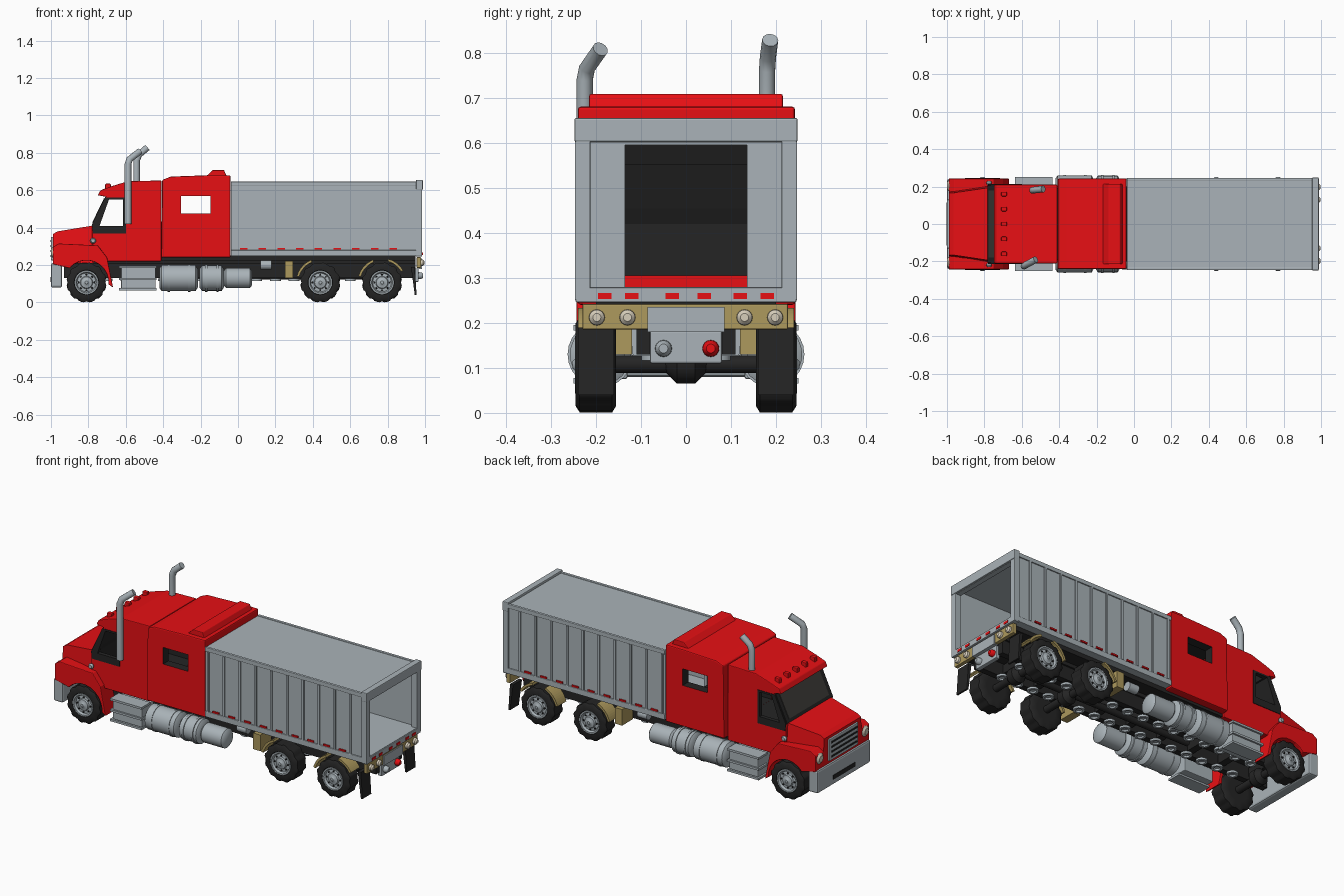
import bpy, bmesh
from math import pi, cos, sin, radians
from mathutils import Vector

if "Cube" in bpy.data.objects:
    bpy.data.objects.remove(bpy.data.objects["Cube"])


def material(name, r, g, b):
    m = bpy.data.materials.new(name)
    m.use_nodes = True
    m.diffuse_color = (r, g, b, 1)
    m.node_tree.nodes["Principled BSDF"].inputs["Base Color"].default_value = (r, g, b, 1)
    return m


RED = material("red paint", .8, .005, .007)
GREY = material("grey metal", .40, .45, .48)
DARK = material("black rubber", .018, .018, .018)
GOLD = material("ochre metal", .42, .32, .11)
CREAM = material("cream lamp", .68, .62, .50)
GLASS = material("dark glass", .05, .047, .042)
SIDES = ((-1, "right"), (1, "left"))


def finish(name, bm, mat, bevel=0, smooth=False):
    bmesh.ops.recalc_face_normals(bm, faces=bm.faces)
    me = bpy.data.meshes.new(name)
    bm.to_mesh(me)
    bm.free()
    ob = bpy.data.objects.new(name, me)
    bpy.context.collection.objects.link(ob)
    me.materials.append(mat)
    bpy.ops.object.select_all(action='DESELECT')
    bpy.context.view_layer.objects.active = ob
    ob.select_set(True)
    if bevel:
        b = ob.modifiers.new("bevel", 'BEVEL')
        b.width, b.segments = bevel, 2
        bpy.ops.object.modifier_apply(modifier="bevel")
    if smooth:
        bpy.ops.object.shade_smooth_by_angle(angle=radians(40))
    return ob


def prism(name, pts, y0, y1, mat, bevel=0):
    """Side profile in x, z pulled from y0 to y1."""
    bm = bmesh.new()
    a, b = [[bm.verts.new((x, y, z)) for x, z in pts] for y in (y0, y1)]
    bm.faces.new(a)
    bm.faces.new(b)
    for i in range(len(pts)):
        j = (i + 1) % len(pts)
        bm.faces.new((a[i], a[j], b[j], b[i]))
    return finish(name, bm, mat, bevel)


def box(name, x0, x1, y0, y1, z0, z1, mat, bevel=0):
    return prism(name, [(x0, z0), (x1, z0), (x1, z1), (x0, z1)], y0, y1, mat, bevel)


def lathe(name, profile, centre, axis, mat, n=24, tread=0):
    """Profile of (along, radius) spun about an axis; tread notches odd segments."""
    bm = bmesh.new()
    d = Vector(axis).normalized()
    u = d.orthogonal().normalized()
    v = d.cross(u)
    top = max(r for _, r in profile)
    rings = []
    for t, r in profile:
        ring = []
        for i in range(n):
            q = r - (tread if r == top and i % 4 > 1 else 0)
            a = 2 * pi * i / n
            ring.append(bm.verts.new(Vector(centre) + d * t + q * (cos(a) * u + sin(a) * v)))
        rings.append(ring)
    for a, b in zip(rings, rings[1:]):
        for i in range(n):
            bm.faces.new((a[i], a[(i + 1) % n], b[(i + 1) % n], b[i]))
    bm.faces.new(rings[0])
    bm.faces.new(rings[-1])
    return finish(name, bm, mat, smooth=True)


def cut(ob, cutters):
    for c in cutters:
        m = ob.modifiers.new("cut", 'BOOLEAN')
        m.object, m.operation, m.solver = c, 'DIFFERENCE', 'EXACT'
        bpy.context.view_layer.objects.active = ob
        bpy.ops.object.modifier_apply(modifier="cut")


def inner(ob):
    """Make a cutter that leaves black faces behind."""
    ob.data.materials.clear()
    ob.data.materials.append(RED)
    ob.data.materials.append(DARK)
    for p in ob.data.polygons:
        p.material_index = 1
    ob.hide_render = True
    return ob


def arc(cx, cz, r, a0, a1, n=10):
    return [(cx + r * cos(radians(a0 + (a1 - a0) * i / n)),
             cz + r * sin(radians(a0 + (a1 - a0) * i / n))) for i in range(n + 1)]


# cab and sleeper shells
cab = prism("cab", [(-.78, .22), (-.78, .41), (-.705, .565), (-.75, .573), (-.735, .60), (-.68, .62),
                    (-.59, .648), (-.41, .652), (-.41, .22)], -.21, .21, RED, .004)
sleeper = prism("sleeper", [(-.41, .24), (-.405, .655), (-.36, .673), (-.16, .68), (-.04, .68),
                            (-.04, .24)], -.24, .242, RED, .006)
prism("roof_spoiler", [(-.17, .675), (-.135, .708), (-.075, .708), (-.06, .675)], -.215, .215, RED, .004)
frames = [prism(n + "_window_frame", [(-.775, .37), (-.78, .41), (-.71, .56), (-.60, .56), (-.60, .37)],
                s * .205, s * .213, DARK) for s, n in SIDES]
room = inner(prism("room_cutter", [(-.74, .3), (-.74, .42), (-.68, .55), (-.66, .61), (-.06, .62),
                                   (-.06, .3)], -.19, .19, RED))
door_window = inner(prism("door_window_cutter", [(-.74, .41), (-.69, .55), (-.615, .55), (-.615, .41)],
                          -.3, .3, RED))
bunk_window = inner(box("bunk_window_cutter", -.305, -.148, -.3, .3, .475, .57, RED))
passage = inner(box("passage_cutter", -.09, .01, -.135, .135, .305, .595, RED))
join_hole = inner(box("join_cutter", -.44, -.38, -.188, .188, .305, .61, RED))
for shell in (cab, sleeper):
    shell.data.materials.append(DARK)
cut(cab, [room, door_window, join_hole])
cut(sleeper, [room, bunk_window, passage])
for f in frames:
    cut(f, [door_window])

# windscreen with dark frame, wipers of light on the roof
for name, y, off, lo, hi, mat in (("windscreen_frame", .205, .004, 0, 1, DARK),
                                  ("windscreen", .18, .007, .1, .92, GLASS)):
    a, b = Vector((-.78, .41)), Vector((-.705, .565))
    nrm = Vector((-.9, .435)) * off
    p, q = a.lerp(b, lo), a.lerp(b, hi)
    prism(name, [p[:], (p + nrm)[:], (q + nrm)[:], q[:]], -y, y, mat)
for y in (-.16, -.08, 0, .08, .16):
    box("roof_marker", -.71, -.68, y - .012, y + .012, .605, .635, RED, .004)

# tapered hood
hood = prism("hood", [(-.99, .21), (-.99, .365), (-.965, .38), (-.77, .412), (-.77, .21)], -.21, .21, RED)
for v in hood.data.vertices:
    if v.co.x < -.9:
        v.co.y *= .85
    if v.co.z > .36:
        v.co.y *= .93

# grille and bumper
box("grille", -1, -.98, -.13, .13, .225, .35, GREY, .004)
for i in range(4):
    z = .243 + i * .027
    box("grille_slot", -1.003, -.99, -.115, .115, z, z + .01, DARK)
bumper = box("front_bumper", -1, -.94, -.24, .24, .08, .21, GREY, .01)
box("bumper_slot", -1.002, -.99, -.1, .1, .11, .135, DARK)

# chassis
box("chassis_deck", -.93, .95, -.12, .12, .205, .245, DARK)
box("cargo_underframe", -.66, .95, -.2, .2, .225, .25, DARK)
for s, n in SIDES:
    box(n + "_chassis_rail", -.93, .95, s * .075, s * .11, .13, .22, DARK)
    for i in range(16):
        lathe(n + "_rail_ring", [(0, .03), (.012, .03), (.012, .018), (.002, .018)],
              (-.7 + i * .1, s * .07, .128), (0, 0, -1), GREY, 12)
for i in range(9):
    box("crossmember", -.85 + i * .2, -.81 + i * .2, -.08, .08, .15, .2, DARK)
lathe("drive_shaft", [(0, .018), (1.1, .018)], (-.35, 0, .14), (1, 0, 0), DARK, 12)

# wheels
WHEELS = (("front", -.81), ("middle", .44), ("rear", .77))
for label, x in WHEELS:
    lathe(label + "_axle", [(-.17, .02), (.17, .02)], (x, 0, .108), (0, 1, 0), DARK, 12)
    lathe(label + "_differential", [(-.045, .02), (-.02, .045), (.02, .045), (.045, .02)],
          (x, 0, .11), (0, 1, 0), DARK, 16)
    for s, n in SIDES:
        c, ax = (x, s * .2, .107), (0, s, 0)
        lathe(f"{label}_{n}_tire", [(-.045, .06), (-.045, .092), (-.036, .107), (0, .107), (.036, .107),
                                    (.045, .092), (.045, .066), (.03, .06)], c, ax, DARK, 48, .006)
        lathe(f"{label}_{n}_rim", [(.02, .064), (.046, .064), (.046, .056), (.034, .05), (.036, .034),
                                   (.044, .03), (.046, .014), (.052, .008)], c, ax, GREY, 24)
        for k in range(8):
            a = k * pi / 4
            lathe("wheel_bolt", [(0, .005), (.006, .004)],
                  (x + .042 * cos(a), s * .235, .107 + .042 * sin(a)), ax, DARK, 6)

for s, n in SIDES:
    # front fender, lamp, mirror
    prism(n + "_front_fender", [(-.99, .205), (-.99, .295), (-.96, .315), (-.75, .305), (-.70, .24),
                                (-.668, .08)] + arc(-.81, .107, .118, -5, 140), s * .14, s * .243, RED, .004)
    lathe(n + "_headlight", [(0, .032), (.03, .03), (.04, .018)], (-1.02 + .06, s * .205, .268), (-1, 0, 0), CREAM, 16)
    lathe(n + "_mirror", [(0, .008), (.015, .016), (.025, .01)], (-.775, s * .205, .33), (0, s, 0), GREY, 12)
    # step box with ledges
    box(n + "_step_box", -.625, -.44, s * .13, s * .24, .075, .19, GREY, .005)
    for z in (.065, .12, .183):
        box(n + "_step_ledge", -.635, -.435, s * .17, s * .25, z, z + .012, GREY)
    # fuel tanks
    for x0, x1, r in ((-.42, -.215, .07), (-.205, -.075, .068), (-.075, .075, .054)):
        lathe(n + "_tank", [(x0, r * .75), (x0 + .012, r), (x1 - .012, r), (x1, r * .7)],
              (0, s * .19, .13), (1, 0, 0), GREY, 24)
    for x in (-.37, -.26, -.17, -.11):
        lathe(n + "_tank_strap", [(x - .006, .073), (x + .006, .073)], (0, s * .19, .13), (1, 0, 0), GREY, 24)
    lathe(n + "_air_tank", [(0, .025), (.06, .025)], (.12, s * .16, .2), (1, 0, 0), GREY, 16)
    # rear mudguards and flap
    box(n + "_guard_bracket", .25, .295, s * .12, s * .22, .13, .222, GOLD)
    for x in (.44, .77):
        prism(n + "_mudguard_front", arc(x, .107, .13, 165, 112) + arc(x, .107, .117, 112, 165),
              s * .16, s * .24, GOLD)
    prism(n + "_mudguard_rear", arc(.77, .107, .13, 75, 30) + arc(.77, .107, .117, 30, 75), s * .16, s * .24, GOLD)
    prism(n + "_mudflap", [(.925, .19), (.945, .04), (.955, .04), (.945, .19)], s * .16, s * .24, DARK)


# exhaust stacks
def pipe(name, pts, r):
    cu = bpy.data.curves.new(name, 'CURVE')
    cu.dimensions, cu.bevel_depth, cu.use_fill_caps = '3D', r, True
    sp = cu.splines.new('POLY')
    sp.points.add(len(pts) - 1)
    for p, co in zip(sp.points, pts):
        p.co = (*co, 1)
    cu.materials.append(GREY)
    bpy.context.collection.objects.link(bpy.data.objects.new(name, cu))


pipe("right_exhaust", [(-.588, -.225, .42), (-.588, -.225, .74), (-.58, -.22, .765), (-.525, -.19, .808)], .018)
pipe("left_exhaust", [(-.542, .18, .6), (-.542, .18, .76), (-.53, .182, .79), (-.485, .187, .828)], .018)

# hollow cargo box
cargo = box("cargo_box", -.038, .98, -.24, .24, .25, .642, GREY)
holes = [box("cargo_space_cutter", -.02, .95, -.23, .23, .28, .632, GREY),
         box("cargo_mouth_cutter", .9, 1.1, -.212, .212, .28, .6, GREY),
         box("cargo_passage_cutter", -.1, .02, -.135, .135, .28, .595, GREY)]
cut(cargo, holes)
for h in holes + [room, door_window, bunk_window, passage, join_hole]:
    bpy.data.objects.remove(h)
for s, n in SIDES:
    box(n + "_top_rail", -.038, .98, s * .23, s * .246, .622, .646, GREY, .003)
    box(n + "_bottom_rail", -.038, .98, s * .235, s * .246, .248, .28, GREY, .003)
    box(n + "_rear_post", .952, .985, s * .212, s * .247, .25, .652, GREY, .003)
    for i in range(10):
        x = -.025 + i * .1
        box(n + "_wall_rib", x, x + .012, s * .235, s * .246, .28, .622, GREY)
        if i < 9:
            box(n + "_side_marker", x + .035, x + .075, s * .238, s * .247, .283, .292, RED)
box("rear_header", .952, .988, -.248, .248, .602, .655, GREY, .004)
box("rear_sill", .952, .985, -.245, .245, .245, .278, GREY, .003)
for y in (-.18, -.12, -.03, .04, .12, .18):
    box("rear_marker", .98, .988, y - .015, y + .015, .253, .266, RED)

# rear bumper, lamps and hitch
box("rear_bumper", .955, .978, -.23, .226, .185, .242, GOLD, .003)
plate = box("bumper_plate", .96, .984, -.085, .085, .18, .235, GREY)
box("hitch_plate", .94, .965, -.08, .08, .11, .182, GREY, .004)
for y in (-.198, -.13, .13, .198):
    lathe("tail_lamp", [(0, .018), (.014, .017), (.022, .009)], (.975, y, .212), (1, 0, 0), CREAM, 16)
for y, m in ((-.05, GREY), (.055, RED)):
    lathe("hitch_coupling", [(0, .019), (.02, .018), (.03, .01)], (.96, y, .143), (1, 0, 0), m, 16)
